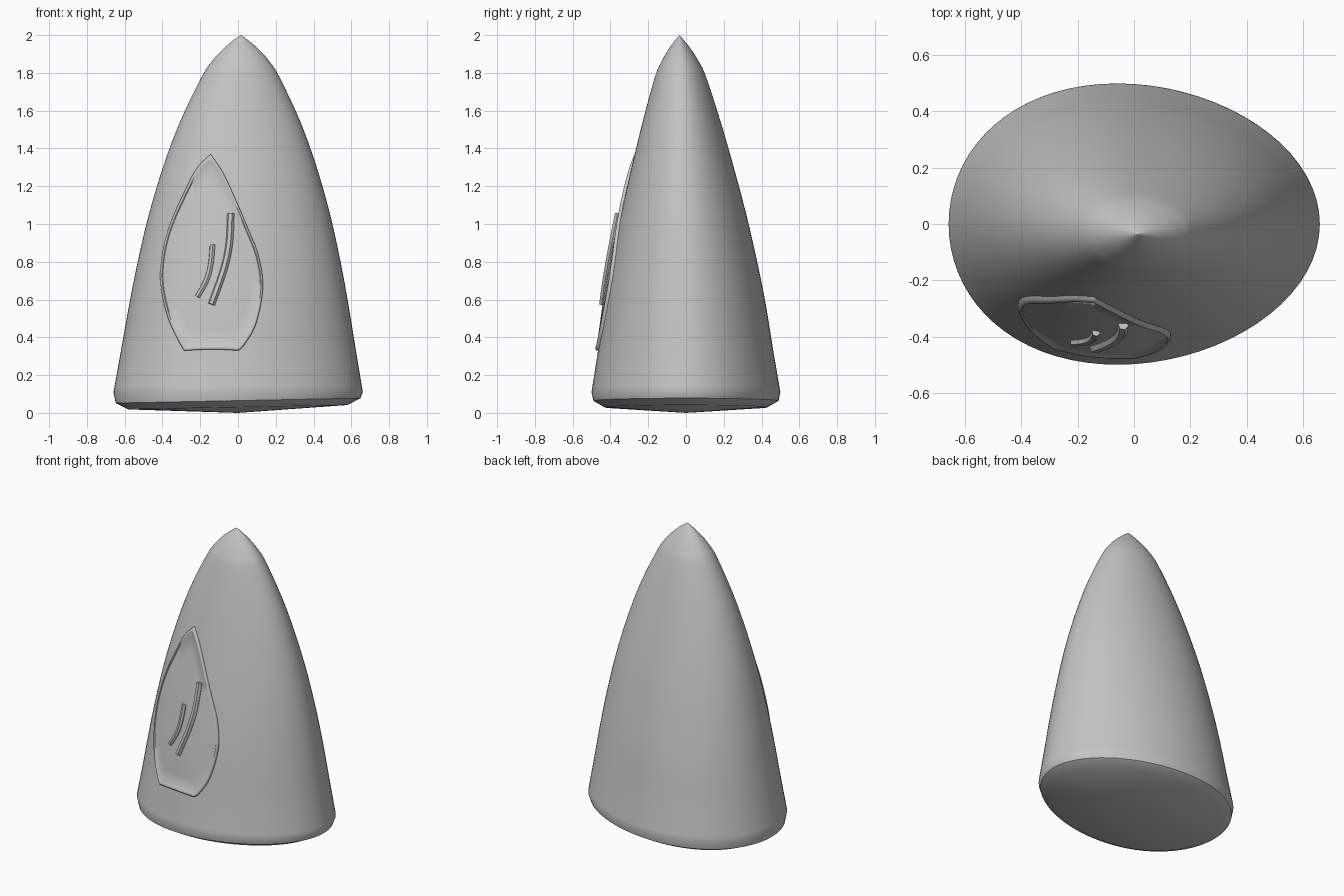
import bpy, bmesh, math

if "Cube" in bpy.data.objects:
    bpy.data.objects.remove(bpy.data.objects["Cube"], do_unlink=True)

grey = bpy.data.materials.new("plain grey")
grey.use_nodes = True
GREY = (0.55, 0.55, 0.55, 1)
grey.diffuse_color = GREY
grey.node_tree.nodes["Principled BSDF"].inputs["Base Color"].default_value = GREY

# Body profile: height, half width, half depth
PROFILE = [(0.11, 0.66, 0.5), (0.33, 0.622, 0.464), (0.575, 0.58, 0.427),
           (0.8, 0.537, 0.385), (1.05, 0.48, 0.332), (1.31, 0.404, 0.268),
           (1.55, 0.315, 0.204), (1.78, 0.205, 0.135), (1.86, 0.153, 0.099),
           (1.92, 0.1, 0.063), (1.97, 0.043, 0.026), (2.0, 0, 0)]
EGG = 0.09      # how far the widest point sits off centre
SIDES = 72


def spline(points, steps):
    """Smooth open path through the points."""
    ext = [points[0]] + points + [points[-1]]
    path = []
    for a, b, c, d in zip(ext, ext[1:], ext[2:], ext[3:]):
        for k in range(steps):
            t = k / steps
            path.append(tuple(
                q + t / 2 * (r - p + t * (2 * p - 5 * q + 4 * r - s + t * (3 * (q - r) + s - p)))
                for p, q, r, s in zip(a, b, c, d)))
    return path + [points[-1]]


RINGS = spline(PROFILE, 5)


def centre(z):
    return 0.015 * z / 2, -0.035 * (z / 2) ** 1.6 if z > 0 else 0


def front_y(x, z):
    """Depth of the body's front surface at a given x and z."""
    for low, high in zip(RINGS, RINGS[1:]):
        if low[0] <= z <= high[0]:
            break
    t = (z - low[0]) / (high[0] - low[0])
    hx, hy = (low[i] + t * (high[i] - low[i]) for i in (1, 2))
    cx, cy = centre(z)
    u = (x - cx) / hx
    c = (math.sqrt(1 + 4 * EGG * (EGG + u)) - 1) / (2 * EGG)
    return cy - hy * math.sqrt(max(0, 1 - c * c))


def bridge(bm, lower, upper):
    n = len(lower)
    for i in range(n):
        j = (i + 1) % n
        bm.faces.new((lower[i], lower[j], upper[j], upper[i]))


def fan(bm, ring, tip):
    for i, v in enumerate(ring):
        bm.faces.new((v, ring[(i + 1) % len(ring)], tip))


def finish(obj, angle):
    obj.data.materials.append(grey)
    bpy.ops.object.select_all(action='DESELECT')
    obj.select_set(True)
    bpy.context.view_layer.objects.active = obj
    bpy.ops.object.shade_smooth_by_angle(angle=math.radians(angle))


def mesh_object(name, bm, angle):
    bmesh.ops.recalc_face_normals(bm, faces=bm.faces)
    mesh = bpy.data.meshes.new(name)
    bm.to_mesh(mesh)
    bm.free()
    obj = bpy.data.objects.new(name, mesh)
    bpy.context.collection.objects.link(obj)
    finish(obj, angle)
    return obj


# Pointed body with an egg-shaped section and a shallow, slightly tilted underside
bm = bmesh.new()
rings = []
for z, hx, hy in [(0.03, 0.58, 0.43), (0.065, 0.648, 0.49)] + RINGS[:-1]:
    cx, cy = centre(z)
    ring = []
    for i in range(SIDES):
        a = math.tau * i / SIDES
        x = cx + hx * (math.cos(a) - EGG * math.sin(a) ** 2)
        tilt = 0.02 * x if z < 0.1 else 0
        ring.append(bm.verts.new((x, cy + hy * math.sin(a), z + tilt)))
    rings.append(ring)
for lower, upper in zip(rings, rings[1:]):
    bridge(bm, lower, upper)
fan(bm, rings[0], bm.verts.new((0, 0, 0)))
fan(bm, rings[-1], bm.verts.new((*centre(2), 2)))
mesh_object("pointed_body", bm, 40)

# Leaf-shaped panel lying on the front, with a rounded rim
right_edge = [(0, 0.33), (0.03, 0.355), (0.095, 0.47), (0.132, 0.66),
              (0.112, 0.82), (0.06, 0.96), (-0.065, 1.245), (-0.145, 1.37)]
left_edge = [(-0.145, 1.37), (-0.215, 1.3), (-0.28, 1.18), (-0.36, 1.0),
             (-0.402, 0.84), (-0.41, 0.68), (-0.37, 0.5), (-0.295, 0.345), (-0.27, 0.33)]
outline = spline(right_edge, 5)[:-1] + spline(left_edge, 5)
outline += [(-0.27 + 0.09 * k, 0.335) for k in (1, 2)]
mid_x, mid_z = -0.14, 0.75
bm = bmesh.new()
rings = []
for scale, lift in [(1, -0.015), (1, 0.01), (0.985, 0.016), (0.96, 0.016),
                    (0.945, 0.01), (0.75, 0.01), (0.5, 0.01), (0.25, 0.01)]:
    ring = []
    for px, pz in outline:
        x, z = mid_x + scale * (px - mid_x), mid_z + scale * (pz - mid_z)
        ring.append(bm.verts.new((x, front_y(x, z) - lift, z)))
    rings.append(ring)
for lower, upper in zip(rings, rings[1:]):
    bridge(bm, lower, upper)
fan(bm, rings[-1], bm.verts.new((mid_x, front_y(mid_x, mid_z) - 0.01, mid_z)))
mesh_object("leaf_panel", bm, 60)


# Two curved bars on the panel
def bar(name, points, radius):
    path = spline(points, 5)
    curve = bpy.data.curves.new(name, 'CURVE')
    curve.dimensions = '3D'
    curve.bevel_depth = radius
    curve.bevel_resolution = 1
    curve.use_fill_caps = True
    line = curve.splines.new('POLY')
    line.points.add(len(path) - 1)
    for p, (x, z) in zip(line.points, path):
        p.co = (x, front_y(x, z) - 0.015, z, 1)
    obj = bpy.data.objects.new(name, curve)
    bpy.context.collection.objects.link(obj)
    bpy.ops.object.select_all(action='DESELECT')
    obj.select_set(True)
    bpy.context.view_layer.objects.active = obj
    bpy.ops.object.convert(target='MESH')
    finish(bpy.context.view_layer.objects.active, 30)


bar("long_bar", [(-0.038, 1.055), (-0.047, 0.89), (-0.078, 0.75), (-0.14, 0.575)], 0.019)
bar("short_bar", [(-0.135, 0.89), (-0.145, 0.785), (-0.168, 0.7), (-0.215, 0.615)], 0.015)
